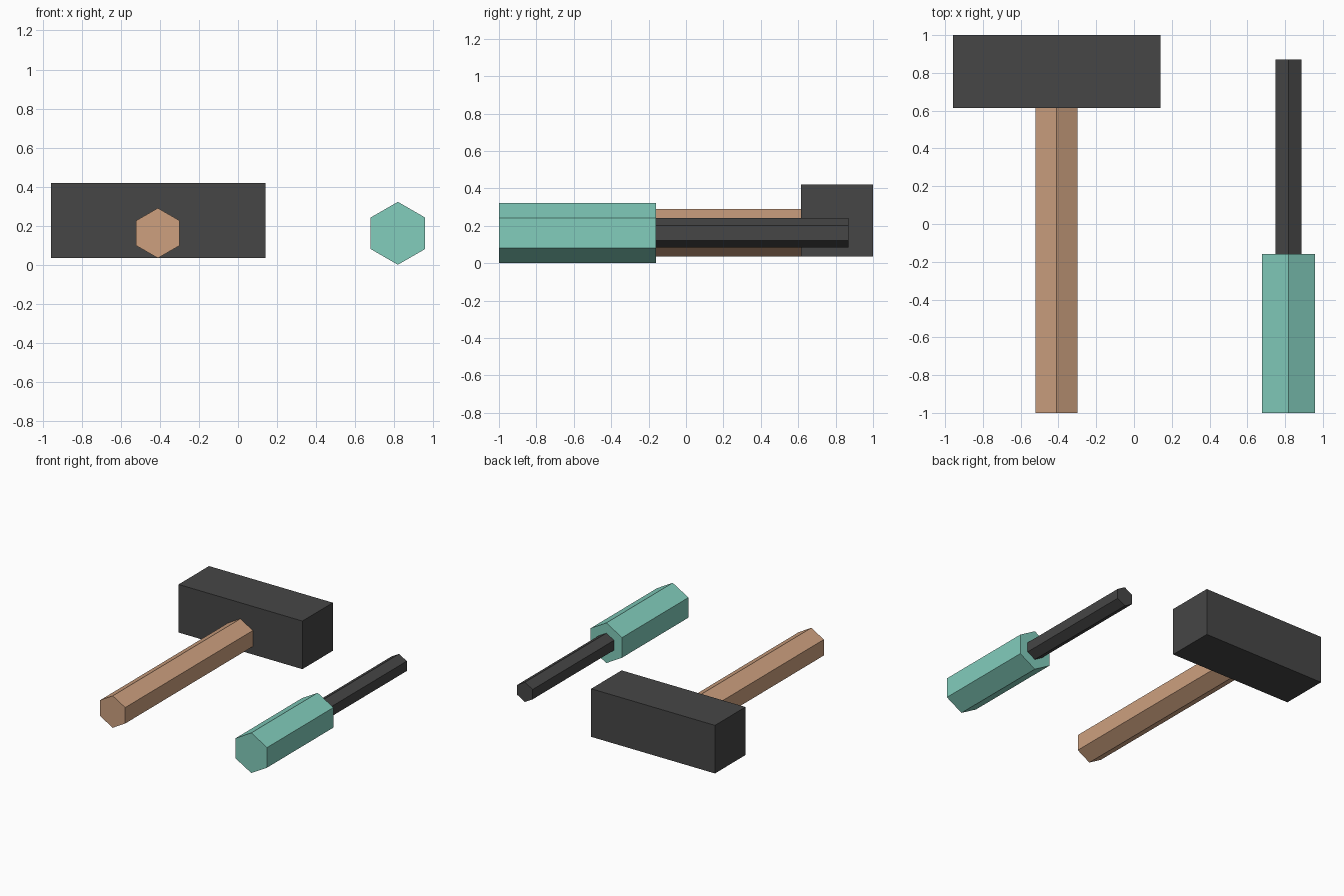
import bpy, bmesh
from math import radians
from mathutils import Matrix, Vector

if "Cube" in bpy.data.objects:
    bpy.data.objects.remove(bpy.data.objects["Cube"])


def material(name, rgb):
    m = bpy.data.materials.new(name)
    m.diffuse_color = (*rgb, 1.0)
    m.use_nodes = True
    m.node_tree.nodes["Principled BSDF"].inputs["Base Color"].default_value = m.diffuse_color
    return m


dark = material("dark_metal", (0.061, 0.061, 0.061))
wood = material("tan_wood", (0.610, 0.352, 0.212))
teal = material("teal_grip", (0.223, 0.610, 0.503))


def add_object(name, bm, mat):
    mesh = bpy.data.meshes.new(name)
    bmesh.ops.recalc_face_normals(bm, faces=bm.faces)
    bm.to_mesh(mesh)
    bm.free()
    mesh.materials.append(mat)
    obj = bpy.data.objects.new(name, mesh)
    bpy.context.collection.objects.link(obj)
    return obj


def hex_bar(name, x, z, radius, y0, y1, mat):
    """Six-sided bar along y with a corner pointing straight up."""
    bm = bmesh.new()
    place = Matrix.Translation((x, (y0 + y1) / 2, z)) @ Matrix.Rotation(radians(90), 4, 'X')
    bmesh.ops.create_cone(bm, cap_ends=True, segments=6, radius1=radius,
                          radius2=radius, depth=y1 - y0, matrix=place)
    return add_object(name, bm, mat)


def box(name, lo, hi, mat):
    lo, hi = Vector(lo), Vector(hi)
    bm = bmesh.new()
    bmesh.ops.create_cube(bm, size=1.0,
                          matrix=Matrix.Translation((lo + hi) / 2) @ Matrix.Diagonal((*(hi - lo), 1)))
    return add_object(name, bm, mat)


# Hammer: block head and wooden handle set slightly into it
box("hammer_head", (-0.957, 0.615, 0.035), (0.14, 1.0, 0.42), dark)
hex_bar("hammer_handle", -0.41, 0.163, 0.128, -1.0, 0.65, wood)

# Screwdriver: thick grip with a thin shaft running into it
hex_bar("screwdriver_grip", 0.818, 0.162, 0.161, -1.0, -0.16, teal)
hex_bar("screwdriver_shaft", 0.818, 0.162, 0.079, -0.99, 0.87, dark)
